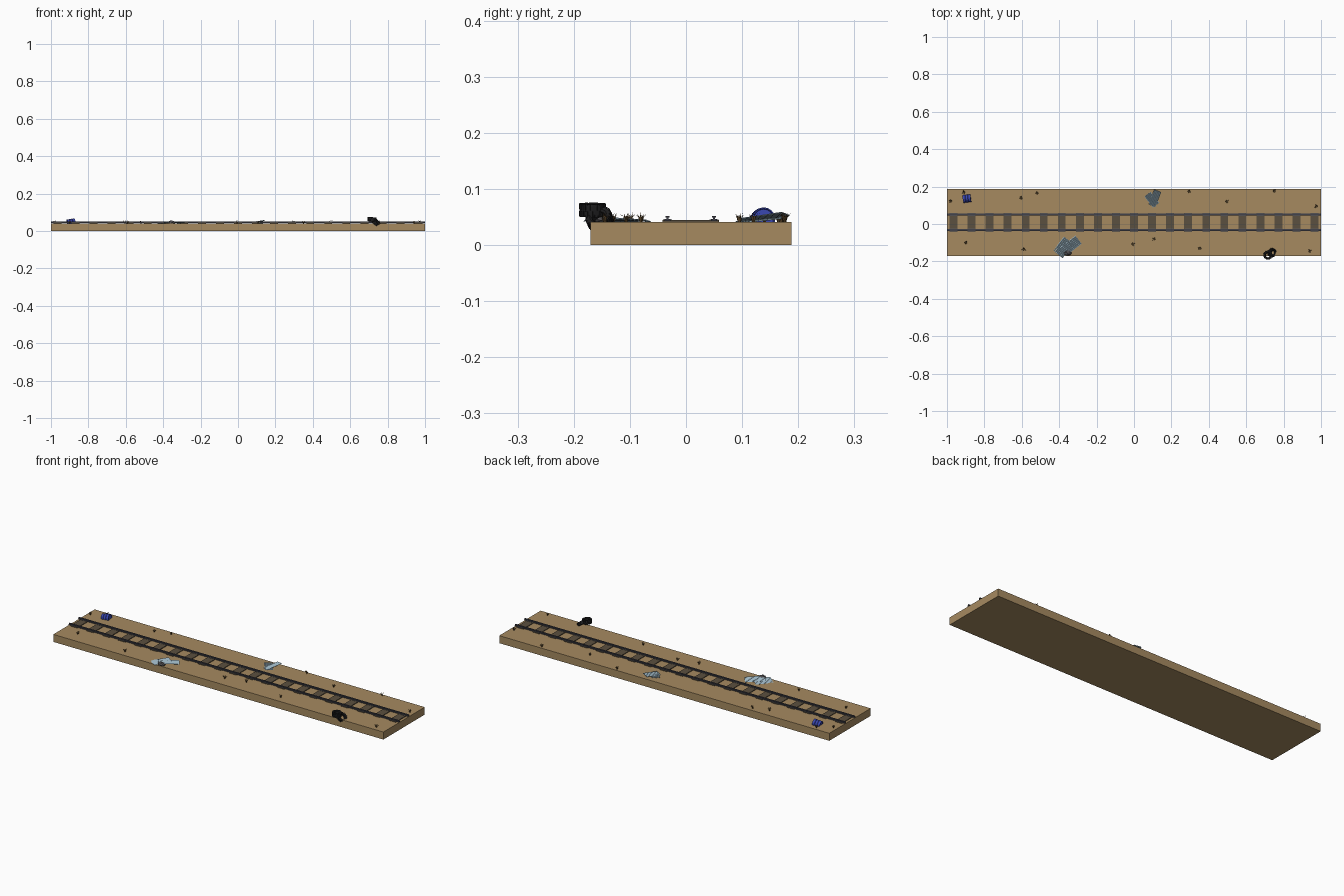
import bpy, bmesh, math, random
from mathutils import Matrix, Vector, Euler

if "Cube" in bpy.data.objects:
    bpy.data.objects.remove(bpy.data.objects["Cube"])

random.seed(4)
GROUND = 0.041


def material(name, rgb):
    m = bpy.data.materials.new(name)
    m.diffuse_color = (*rgb, 1)
    m.use_nodes = True
    m.node_tree.nodes["Principled BSDF"].inputs["Base Color"].default_value = m.diffuse_color
    return m


SAND = material("sand", (0.38, 0.255, 0.118))
WOOD = material("weathered_wood", (0.105, 0.08, 0.05))
STEEL = material("dark_steel", (0.055, 0.055, 0.07))
PLATE = material("plate_grey", (0.12, 0.115, 0.11))
GRASS = material("dry_grass", (0.13, 0.075, 0.028))
SHEET = material("pale_metal", (0.33, 0.46, 0.54))
BLUE = material("barrel_blue", (0.04, 0.06, 0.42))
RUBBER = material("black_rubber", (0.012, 0.012, 0.013))
ROCK = material("grey_stone", (0.08, 0.075, 0.08))


def finish(name, bm, *mats):
    bmesh.ops.recalc_face_normals(bm, faces=bm.faces)
    me = bpy.data.meshes.new(name)
    bm.to_mesh(me)
    bm.free()
    ob = bpy.data.objects.new(name, me)
    for m in mats:
        me.materials.append(m)
    bpy.context.collection.objects.link(ob)
    return ob


def box(bm, lo, hi, mat=Matrix()):
    lo, hi = Vector(lo), Vector(hi)
    m = mat @ Matrix.Translation((lo + hi) / 2) @ Matrix.Diagonal((*(hi - lo), 1))
    bmesh.ops.create_cube(bm, size=1, matrix=m)


def place(x, y, z, rx=0, ry=0, rz=0):
    rot = Euler([math.radians(a) for a in (rx, ry, rz)]).to_matrix().to_4x4()
    return Matrix.Translation((x, y, z)) @ rot


def lathe(bm, profile, sides, closed, mat):
    """Turn (radius, height) points round the local z axis."""
    rings = [[bm.verts.new(mat @ Vector((r * math.cos(a), r * math.sin(a), z)))
              for r, z in profile]
             for a in (math.tau * i / sides for i in range(sides))]
    n = len(profile)
    for i in range(sides):
        a, b = rings[i], rings[(i + 1) % sides]
        for j in range(n if closed else n - 1):
            k = (j + 1) % n
            bm.faces.new((a[j], b[j], b[k], a[k]))
    if not closed:
        bm.faces.new([r[0] for r in rings])
        bm.faces.new([r[-1] for r in rings])


# Ground slab
bm = bmesh.new()
box(bm, (-1, -0.17, 0), (1, 0.188, GROUND))
finish("ground_slab", bm, SAND)

# Sleepers and the plates that hold the rails
RAILS = (-0.033, 0.050)
ties, plates = bmesh.new(), bmesh.new()
for i in range(21):
    x = -0.965 + i * 0.0965
    box(ties, (x - 0.021, -0.042, GROUND - 0.004), (x + 0.021, 0.059, 0.0445))
    for y in RAILS:
        box(plates, (x - 0.018, y - 0.008, 0.044), (x + 0.018, y + 0.008, 0.0458))
finish("sleepers", ties, WOOD)
finish("rail_plates", plates, PLATE)

# Rails: foot, web and head
bm = bmesh.new()
for y in RAILS:
    for w, z0, z1 in ((0.005, 0.043, 0.0465), (0.002, 0.0465, 0.049), (0.0035, 0.049, 0.052)):
        box(bm, (-1, y - w, z0), (1, y + w, z1))
finish("rails", bm, STEEL)

# Dry grass tufts
TUFTS = [(-0.91, 0.17), (-0.98, 0.123), (-0.605, 0.14), (-0.52, 0.165), (-0.9, -0.10),
         (-0.59, -0.135), (-0.005, -0.107), (0.107, -0.08), (0.35, -0.13), (0.94, -0.145),
         (0.295, 0.175), (0.497, 0.12), (0.75, 0.176), (0.975, 0.095)]
bm = bmesh.new()
for x, y in TUFTS:
    for i in range(9):
        a = math.tau * i / 9 + random.uniform(-0.3, 0.3)
        out = Vector((math.cos(a), math.sin(a), 0))
        side = Vector((-out.y, out.x, 0)) * 0.0013
        base = Vector((x, y, GROUND - 0.001)) + out * 0.002
        mid = base + out * 0.003 + Vector((0, 0, 0.010))
        tip = base + out * random.uniform(0.005, 0.011) + Vector((0, 0, random.uniform(0.012, 0.019)))
        v = [bm.verts.new(p) for p in (base - side, base + side, mid + side, tip, mid - side)]
        bm.faces.new(v)
finish("grass_tufts", bm, GRASS)


# Corrugated sheets
def sheet(name, width, length, ridges, mat):
    bm = bmesh.new()
    rows = []
    for i in range(ridges * 2 + 1):
        p = (width * (i / (ridges * 2) - 0.5), 0.0022 * (i % 2))
        rows.append([bm.verts.new(mat @ Vector((p[0], s * length / 2, p[1]))) for s in (-1, 1)])
    for a, b in zip(rows, rows[1:]):
        bm.faces.new((a[0], b[0], b[1], a[1]))
    ob = finish(name, bm, SHEET)
    solid = ob.modifiers.new("thickness", "SOLIDIFY")
    solid.thickness = 0.0008


sheet("scrap_sheet_left", 0.065, 0.095, 7, place(-0.378, -0.125, 0.043, 2, -3, -38))
sheet("scrap_sheet_right", 0.055, 0.105, 6, place(-0.338, -0.116, 0.046, 3, 4, -52 + 180))
sheet("scrap_sheet_far_low", 0.042, 0.075, 5, place(0.095, 0.130, 0.044, 5, 0, 38))
sheet("scrap_sheet_far_high", 0.040, 0.085, 5, place(0.112, 0.138, 0.049, 8, -8, -22))

# Half-buried stone beside the scrap
bm = bmesh.new()
bmesh.ops.create_icosphere(bm, subdivisions=2, radius=1,
                           matrix=place(-0.355, -0.155, 0.045) @ Matrix.Diagonal((0.021, 0.015, 0.011, 1)))
for v in bm.verts:
    v.co += Vector([random.uniform(-0.0015, 0.0015) for _ in range(3)])
finish("scrap_stone", bm, ROCK)

# Half-buried barrel lying on its side, with raised hoops
bm = bmesh.new()
R, H = 0.0205, 0.021
profile = [(R * 0.85, -H + 0.002), (R * 0.9, -H), (R, -H), (R, -H + 0.002)]
for z in (-0.007, 0.007):
    profile += [(R, z - 0.0015), (R * 1.06, z), (R, z + 0.0015)]
profile += [(R, H - 0.002), (R, H), (R * 0.9, H), (R * 0.85, H - 0.002)]
lathe(bm, profile, 16, False, place(-0.892, 0.136, 0.044, 0, 82, 8))
finish("barrel", bm, BLUE)


# Chunky tyres, one flat and one leaning off the edge
def tyre(name, r, h, mat):
    bm = bmesh.new()
    lathe(bm, [(r * 0.5, -h * 0.7), (r * 0.65, -h), (r * 0.88, -h), (r * 0.94, -h * 0.6),
               (r * 0.94, h * 0.6), (r * 0.88, h), (r * 0.65, h), (r * 0.5, h * 0.7)], 20, True, mat)
    for i in range(16):
        for s in (-1, 1):
            turn = Matrix.Rotation(math.tau * (i + s * 0.25) / 16, 4, "Z")
            z0, z1 = sorted((s * h * 0.08, s * h))
            box(bm, (r * 0.85, -r * 0.11, z0), (r, r * 0.11, z1), mat @ turn)
    finish(name, bm, RUBBER)


tyre("tyre_flat", 0.024, 0.0115, place(0.716, -0.1665, 0.0625, 0, 4, 0))
tyre("tyre_leaning", 0.024, 0.009, place(0.738, -0.154, 0.046, 18, 42, 0))
